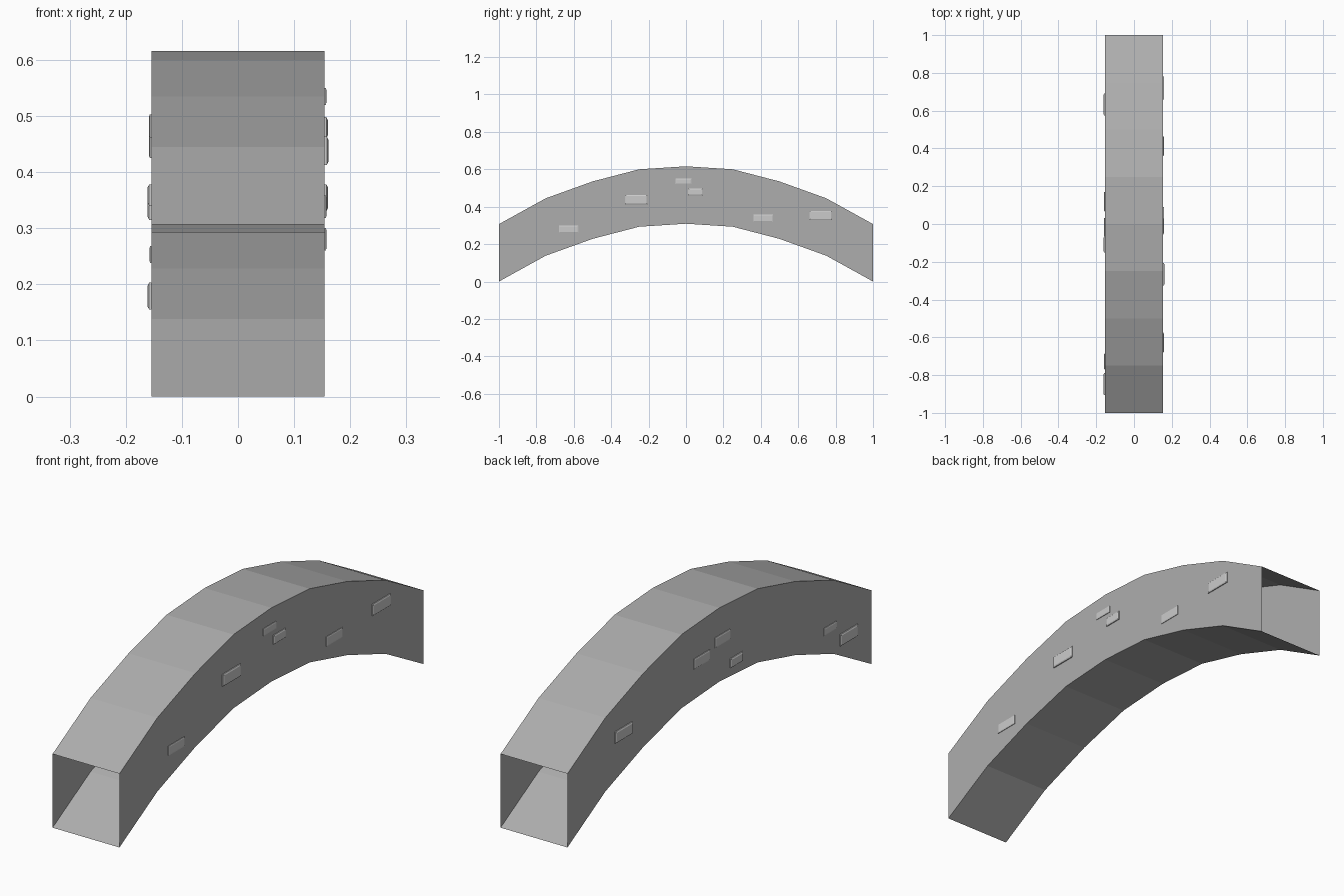
import bpy, bmesh

if "Cube" in bpy.data.objects:
    bpy.data.objects.remove(bpy.data.objects["Cube"])

HALF_W, DEPTH = 0.154, 0.307
# underside of the arch for y >= 0 (y, z)
HALF = [(0, 0.309), (0.25, 0.293), (0.5, 0.228), (0.75, 0.138), (1, 0)]
PATH = [(-y, z) for y, z in HALF[:0:-1]] + HALF


def grey(name, v):
    mat = bpy.data.materials.new(name)
    mat.diffuse_color = (v, v, v, 1)
    mat.use_nodes = True
    mat.node_tree.nodes["Principled BSDF"].inputs["Base Color"].default_value = mat.diffuse_color
    return mat


WALL, BRICK = grey("wall_grey", 0.42), grey("brick_grey", 0.66)


def finish(bm, name, mat):
    bmesh.ops.recalc_face_normals(bm, faces=bm.faces)
    mesh = bpy.data.meshes.new(name)
    bm.to_mesh(mesh)
    bm.free()
    mesh.materials.append(mat)
    obj = bpy.data.objects.new(name, mesh)
    bpy.context.collection.objects.link(obj)


def bridge(bm, loops):
    for a, b in zip(loops, loops[1:]):
        for i in range(4):
            j = (i + 1) % 4
            bm.faces.new((a[i], a[j], b[j], b[i]))


# Arched square tube, thin walled and open at both ends
bm = bmesh.new()
bridge(bm, [[bm.verts.new(p) for p in (
    (-HALF_W, y, z), (HALF_W, y, z),
    (HALF_W, y, z + DEPTH), (-HALF_W, y, z + DEPTH))] for y, z in PATH])
finish(bm, "arch_tube", WALL)


# Shallow raised brick with sloping edges on a side wall
def brick(name, side, y0, y1, z0, z1, out):
    bm = bmesh.new()
    loops = []
    for x, inset in ((HALF_W + 0.0002, 0), (HALF_W + out * 0.6, 0),
                     (HALF_W + out, 0.005)):
        loops.append([bm.verts.new((side * x, y, z)) for y, z in (
            (y0 + inset, z0 + inset), (y1 - inset, z0 + inset),
            (y1 - inset, z1 - inset), (y0 + inset, z1 - inset))])
    bridge(bm, loops)
    bm.faces.new(loops[0])
    bm.faces.new(loops[-1])
    finish(bm, name, BRICK)


# y range, z range, protrusion
RIGHT = [(-0.68, -0.575, 0.26, 0.30, 0.004), (-0.325, -0.207, 0.413, 0.463, 0.007),
         (-0.055, 0.03, 0.52, 0.55, 0.004), (0.01, 0.09, 0.46, 0.498, 0.006),
         (0.36, 0.465, 0.318, 0.358, 0.004), (0.66, 0.78, 0.33, 0.378, 0.006)]
LEFT = [(0.575, 0.69, 0.315, 0.363, 0.007), (0.067, 0.17, 0.425, 0.468, 0.005),
        (-0.068, 0.032, 0.461, 0.503, 0.005), (-0.15, -0.068, 0.34, 0.378, 0.007),
        (-0.77, -0.685, 0.238, 0.268, 0.004), (-0.905, -0.79, 0.155, 0.203, 0.007)]

for label, side, rows in (("right", 1, RIGHT), ("left", -1, LEFT)):
    for n, row in enumerate(rows, 1):
        brick(f"{label}_brick_{n}", side, *row)
